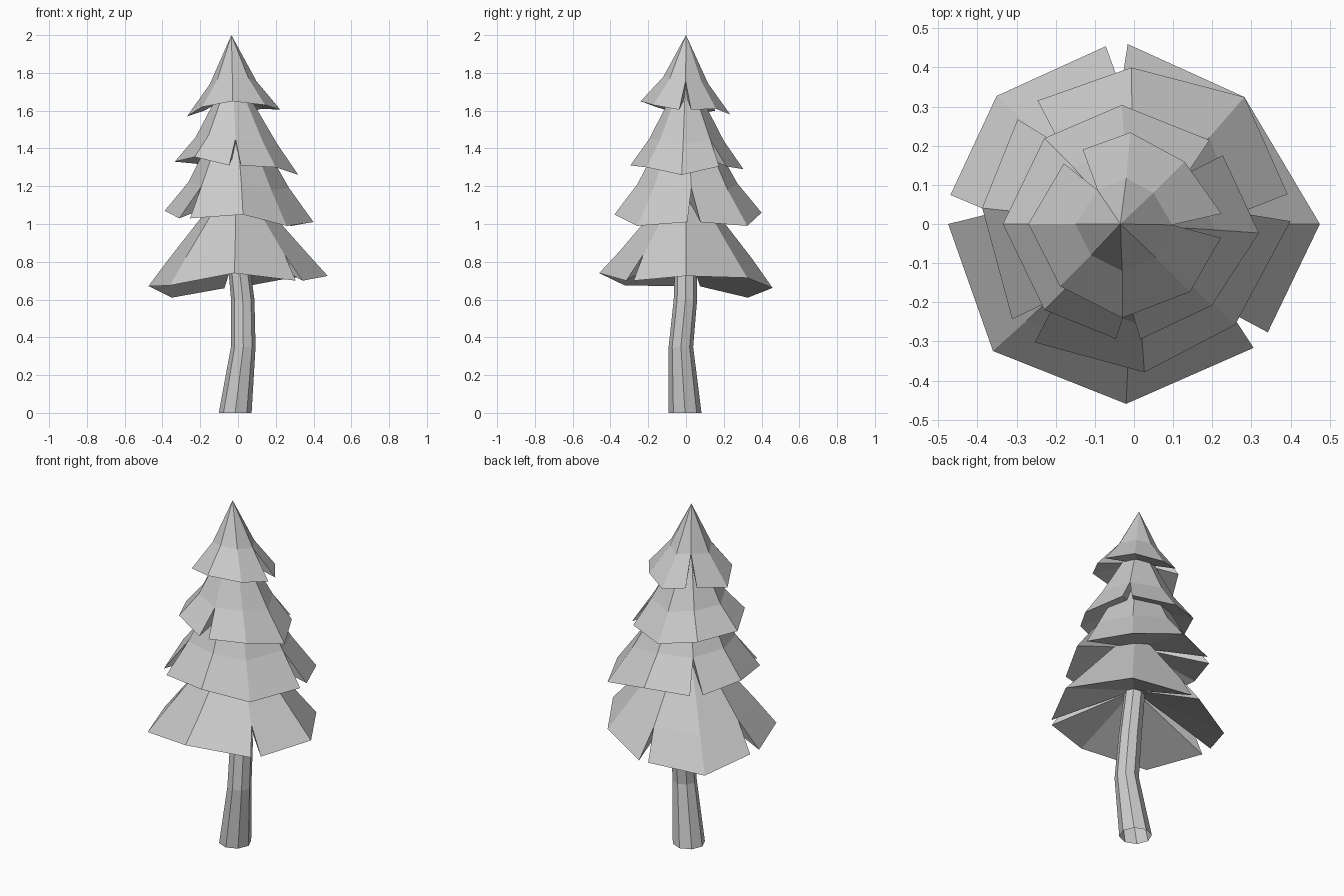
import bpy
import bmesh
from math import cos, sin, radians
from mathutils import Vector

if "Cube" in bpy.data.objects:
    bpy.data.objects.remove(bpy.data.objects["Cube"], do_unlink=True)

GREY = (0.6, 0.6, 0.6, 1.0)
plain_grey = bpy.data.materials.new("plain_grey")
plain_grey.use_nodes = True
plain_grey.diffuse_color = GREY
shader = next(n for n in plain_grey.node_tree.nodes if n.type == "BSDF_PRINCIPLED")
shader.inputs["Base Color"].default_value = GREY


def polar(centre_x, centre_y, radius, degrees, z):
    angle = radians(degrees)
    return Vector((centre_x + radius * cos(angle), centre_y + radius * sin(angle), z))


def finish(name, bm):
    """Turn a bmesh into a flat-shaded object with the shared material."""
    mesh = bpy.data.meshes.new(name)
    bm.to_mesh(mesh)
    bm.free()
    mesh.materials.append(plain_grey)
    part = bpy.data.objects.new(name, mesh)
    bpy.context.collection.objects.link(part)
    return part


def build_trunk(name, rings, sides=8):
    """Loft a crooked, open-ended trunk through (x, y, radius, z) rings."""
    bm = bmesh.new()
    loops = [[bm.verts.new(polar(x, y, radius, i * 360 / sides, z)) for i in range(sides)]
             for x, y, radius, z in rings]
    for lower, upper in zip(loops, loops[1:]):
        for i in range(sides):
            j = (i + 1) % sides
            bm.faces.new((lower[i], lower[j], upper[j], upper[i]))
    return finish(name, bm)


def build_tier(name, apex, centre_x, radii, heights, corners, waist, rise, depth):
    """Make a flared skirt of branches with a hollow underneath.

    Corners run anticlockwise from +x, evenly spaced unless an angle is given.
    A corner with two angles is split by a notch that closes at the waist ring.
    """
    bm = bmesh.new()
    count = len(radii)
    mean_height = sum(heights) / count
    tip = bm.verts.new(apex)
    hollow = bm.verts.new((centre_x, 0, mean_height + depth))
    waist_ring, rim_start, rim_end = [], [], []
    for i, (radius, height) in enumerate(zip(radii, heights)):
        angles = corners.get(i, (i * 360 / count,))
        waist_z = (mean_height + height) / 2 + rise
        middle = sum(angles) / len(angles)
        waist_ring.append(bm.verts.new(
            polar(centre_x, 0, radius * waist, middle, waist_z)))
        rim = [bm.verts.new(polar(centre_x, 0, radius, a, height)) for a in angles]
        rim_end.append(rim[0])
        rim_start.append(rim[-1])
        # Side walls of a notch
        if len(rim) == 2:
            bm.faces.new((rim[0], hollow, waist_ring[i]))
            bm.faces.new((rim[1], waist_ring[i], hollow))
    for i in range(count):
        j = (i + 1) % count
        bm.faces.new((tip, waist_ring[i], waist_ring[j]))
        bm.faces.new((waist_ring[i], rim_start[i], rim_end[j], waist_ring[j]))
        bm.faces.new((hollow, rim_end[j], rim_start[i]))
    return finish(name, bm)


# Trunk, bent twice and ending inside the lowest branches
build_trunk("trunk", [(-0.015, -0.005, 0.087, 0), (0.028, -0.027, 0.065, 0.35),
                      (0.025, -0.003, 0.062, 0.6), (-0.01, 0, 0.055, 0.92)])

# Four tiers of branches, from the widest to the tip
build_tier("bottom_branches", apex=(-0.01, 0, 1.27), centre_x=0,
           radii=(0.475, 0.43, 0.46, 0.48, 0.475, 0.485, 0.46, 0.44),
           heights=(0.725, 0.715, 0.66, 0.61, 0.67, 0.675, 0.74, 0.7),
           corners={1: (49,), 2: (92, 99), 3: (137,), 4: (171, 180),
                    5: (222,), 6: (267.5,), 7: (314, 321)},
           waist=0.76, rise=0.145, depth=0.2)
build_tier("lower_branches", apex=(-0.02, 0, 1.7), centre_x=0,
           radii=(0.4, 0.43, 0.4, 0.4, 0.39, 0.395, 0.38, 0.365),
           heights=(1.01, 0.99, 1.06, 1.045, 1.07, 1.03, 1.05, 0.99),
           corners={0: (1, 11), 1: (49,), 2: (91,), 3: (128, 138),
                    4: (174,), 5: (218, 230), 6: (274,)},
           waist=0.68, rise=0.17, depth=0.12)
build_tier("upper_branches", apex=(-0.03, 0, 1.83), centre_x=-0.01,
           radii=(0.33, 0.295, 0.305, 0.31, 0.325, 0.31, 0.296, 0.295),
           heights=(1.26, 1.305, 1.29, 1.32, 1.33, 1.355, 1.31, 1.3),
           corners={0: (-4,), 1: (36.5, 46.5), 2: (94,), 6: (263, 275)},
           waist=0.66, rise=0.14, depth=0.09)
build_tier("top_branches", apex=(-0.035, 0, 2), centre_x=-0.03,
           radii=(0.255, 0.225, 0.235, 0.215, 0.24, 0.225, 0.24, 0.245),
           heights=(1.605, 1.61, 1.58, 1.6, 1.57, 1.62, 1.65, 1.63),
           corners={0: (-8, 6), 2: (85,), 3: (118, 134)},
           waist=0.5, rise=0.15, depth=0.07)
